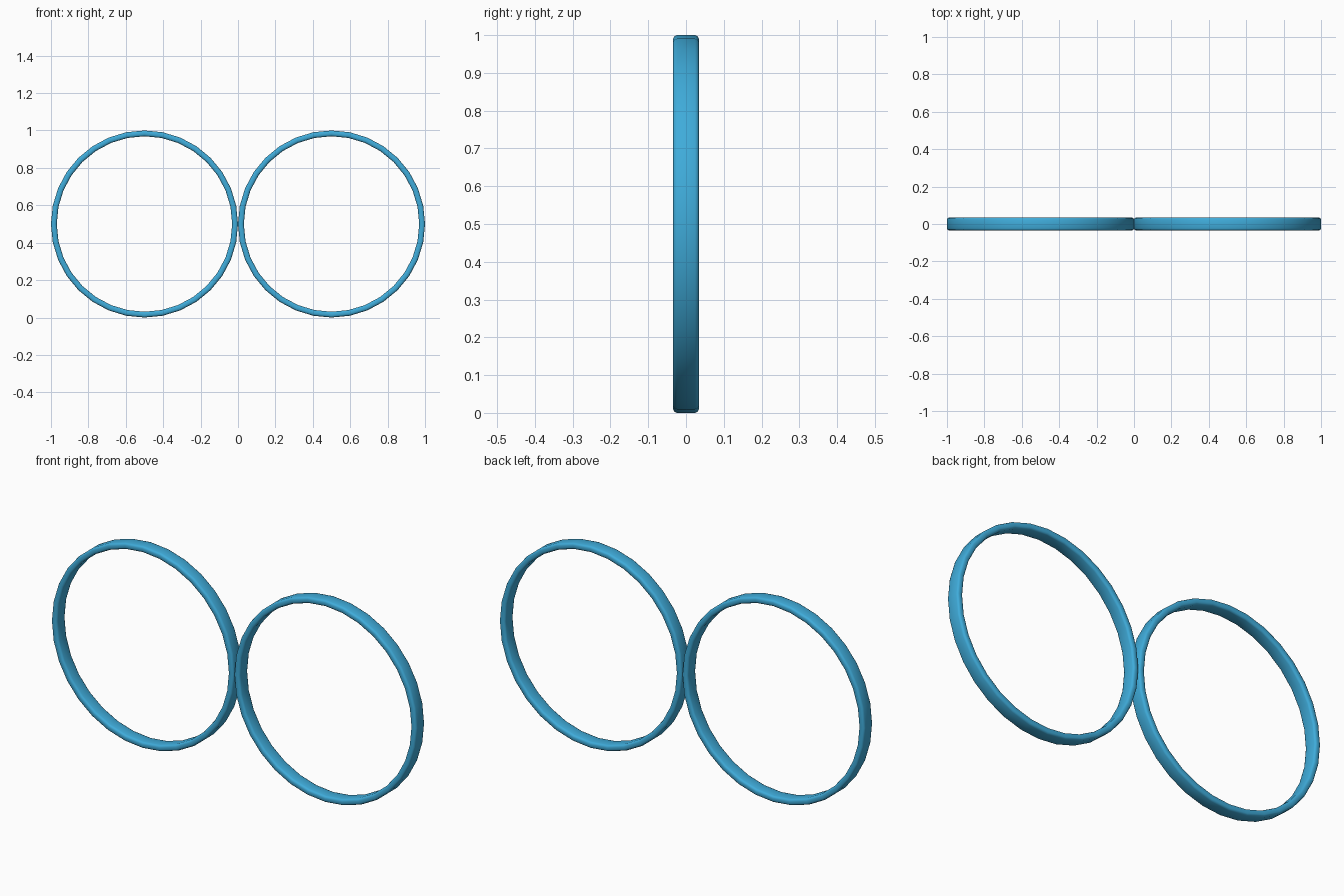
import bpy, bmesh, math

if "Cube" in bpy.data.objects:
    bpy.data.objects.remove(bpy.data.objects["Cube"])

blue = bpy.data.materials.new("sky blue")
blue.diffuse_color = (0.05, 0.41, 0.70, 1)
blue.use_nodes = True
blue.node_tree.nodes["Principled BSDF"].inputs["Base Color"].default_value = blue.diffuse_color

SEGMENTS = 32
# Ring cross-section (radius, y): flat band with softened edges
PROFILE = [(0.5, -0.024), (0.5, 0.024), (0.497, 0.031), (0.491, 0.034),
           (0.479, 0.034), (0.472, 0.031), (0.469, 0.024),
           (0.469, -0.024), (0.472, -0.031), (0.479, -0.034),
           (0.491, -0.034), (0.497, -0.031)]


def ring(name, x):
    bm = bmesh.new()
    loops = []
    for i in range(SEGMENTS):
        a = 2 * math.pi * i / SEGMENTS
        loops.append([bm.verts.new((r * math.cos(a), y, r * math.sin(a))) for r, y in PROFILE])
    n = len(PROFILE)
    for i in range(SEGMENTS):
        p, q = loops[i], loops[(i + 1) % SEGMENTS]
        for j in range(n):
            k = (j + 1) % n
            bm.faces.new((p[j], p[k], q[k], q[j])).smooth = True
    bmesh.ops.recalc_face_normals(bm, faces=bm.faces)
    me = bpy.data.meshes.new(name)
    bm.to_mesh(me)
    bm.free()
    me.materials.append(blue)
    ob = bpy.data.objects.new(name, me)
    ob.location = (x, 0, 0.5)
    bpy.context.collection.objects.link(ob)


# Two rings touching side by side
ring("left_ring", -0.5)
ring("right_ring", 0.5)
